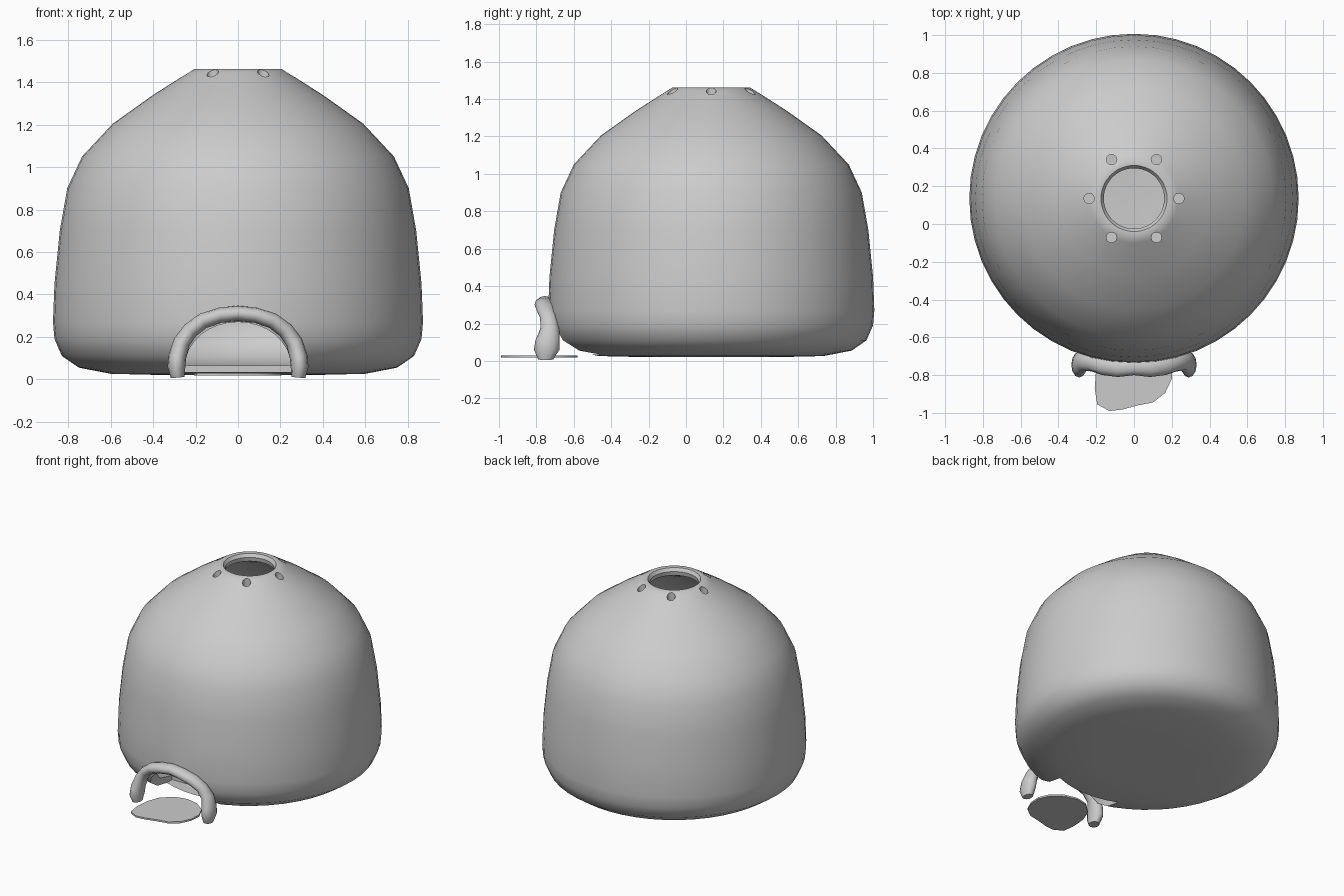
import bpy, bmesh, math
from mathutils import Vector

if "Cube" in bpy.data.objects:
    bpy.data.objects.remove(bpy.data.objects["Cube"])

CY = 0.135  # dome centre in y


def make(name, bm, smooth=True):
    bmesh.ops.recalc_face_normals(bm, faces=bm.faces)
    me = bpy.data.meshes.new(name)
    bm.to_mesh(me)
    bm.free()
    ob = bpy.data.objects.new(name, me)
    bpy.context.collection.objects.link(ob)
    if smooth:
        shade(ob)
    return ob


def shade(ob):
    bpy.ops.object.select_all(action='DESELECT')
    ob.select_set(True)
    bpy.context.view_layer.objects.active = ob
    bpy.ops.object.shade_smooth_by_angle(angle=math.radians(42))


def prism(bm, pts, offset):
    """Solid made by pushing a flat outline along an offset."""
    face = bm.faces.new([bm.verts.new(p) for p in pts])
    out = bmesh.ops.extrude_face_region(bm, geom=[face], use_keep_orig=True)
    verts = [g for g in out['geom'] if isinstance(g, bmesh.types.BMVert)]
    bmesh.ops.translate(bm, verts=verts, vec=offset)


def cut(ob, cutter):
    bpy.context.view_layer.objects.active = ob
    mod = ob.modifiers.new("cut", 'BOOLEAN')
    mod.operation = 'DIFFERENCE'
    mod.solver = 'EXACT'
    mod.object = cutter
    bpy.ops.object.modifier_apply(modifier=mod.name)
    bpy.data.objects.remove(cutter)


# Hollow dome: outer profile, rim, then inner wall and floor, lathed
outer = [(0, .02), (.35, .02), (.6, .026), (.75, .055), (.83, .11), (.865, .19),
         (.872, .27), (.865, .45), (.84, .7), (.805, .9), (.735, 1.05),
         (.59, 1.205), (.4, 1.34), (.235, 1.445), (.205, 1.463), (.175, 1.462)]
inner = [(.16, 1.44), (.165, 1.41), (.37, 1.30), (.55, 1.17), (.69, 1.03),
         (.755, .88), (.795, .69), (.815, .45), (.82, .27), (.8, .18),
         (.72, .1), (.58, .065), (0, .055)]
bm = bmesh.new()
verts = [bm.verts.new((r, CY, z)) for r, z in outer + inner]
edges = [bm.edges.new(p) for p in zip(verts, verts[1:])]
bmesh.ops.spin(bm, geom=verts + edges, cent=(0, CY, 0), axis=(0, 0, 1),
               angle=math.tau, steps=48, use_duplicate=False)
bmesh.ops.remove_doubles(bm, verts=bm.verts, dist=0.0005)
dome = make("dome_shell", bm, False)

# Arched doorway opening
bm = bmesh.new()
arch = [(.25 * math.cos(a), -1, .06 + .21 * math.sin(a))
        for a in [math.pi * i / 16 for i in range(17)]]
prism(bm, [(.25, -1, .035)] + arch + [(-.25, -1, .035)], (0, .6, 0))
cut(dome, make("door_cutter", bm, False))

# Six vent holes around the chimney opening
bm = bmesh.new()
for i in range(6):
    a = math.tau * i / 6
    c = Vector((.238 * math.cos(a), CY + .238 * math.sin(a), 1.25))
    prism(bm, [c + Vector((.028 * math.cos(t), .028 * math.sin(t), 0))
               for t in [math.tau * k / 10 for k in range(10)]], (0, 0, .4))
cut(dome, make("vent_cutter", bm, False))
shade(dome)

# Hand-rolled arch around the door: x, y, z, radius across, radius in depth
half = [(.285, -.75, .008, .032, .04), (.29, -.745, .06, .042, .068),
        (.285, -.74, .11, .042, .065), (.265, -.728, .175, .04, .05),
        (.225, -.735, .23, .038, .045), (.165, -.75, .275, .037, .05),
        (.085, -.76, .302, .036, .05)]
path = half + [(0, -.755, .311, .036, .045)] + [(-x, *r) for x, *r in half[::-1]]
bm = bmesh.new()
rings = []
for i, (x, y, z, rx, ry) in enumerate(path):
    a, b = path[max(i - 1, 0)], path[min(i + 1, len(path) - 1)]
    tangent = Vector((b[0] - a[0], 0, b[2] - a[2])).normalized()
    side = Vector((tangent.z, 0, -tangent.x))
    rings.append([bm.verts.new(Vector((x, y, z)) + side * rx * math.cos(t)
                               + Vector((0, ry * math.sin(t), 0)))
                  for t in [math.tau * k / 12 for k in range(12)]])
for r, s in zip(rings, rings[1:]):
    for k in range(12):
        bm.faces.new((r[k], r[k - 1], s[k - 1], s[k]))
bm.faces.new(rings[0])
bm.faces.new(rings[-1])
make("door_arch", bm)

# Thin uneven doorstep slab
step = [(-.2, -.76), (-.208, -.87), (-.195, -.955), (-.13, -.99), (-.06, -.982),
        (.02, -.96), (.1, -.945), (.165, -.895), (.2, -.82), (.205, -.74),
        (.17, -.66), (.09, -.6), (0, -.58), (-.09, -.6), (-.165, -.67)]
bm = bmesh.new()
prism(bm, [(x, y, .017) for x, y in step], (0, 0, .012))
make("doorstep", bm)
